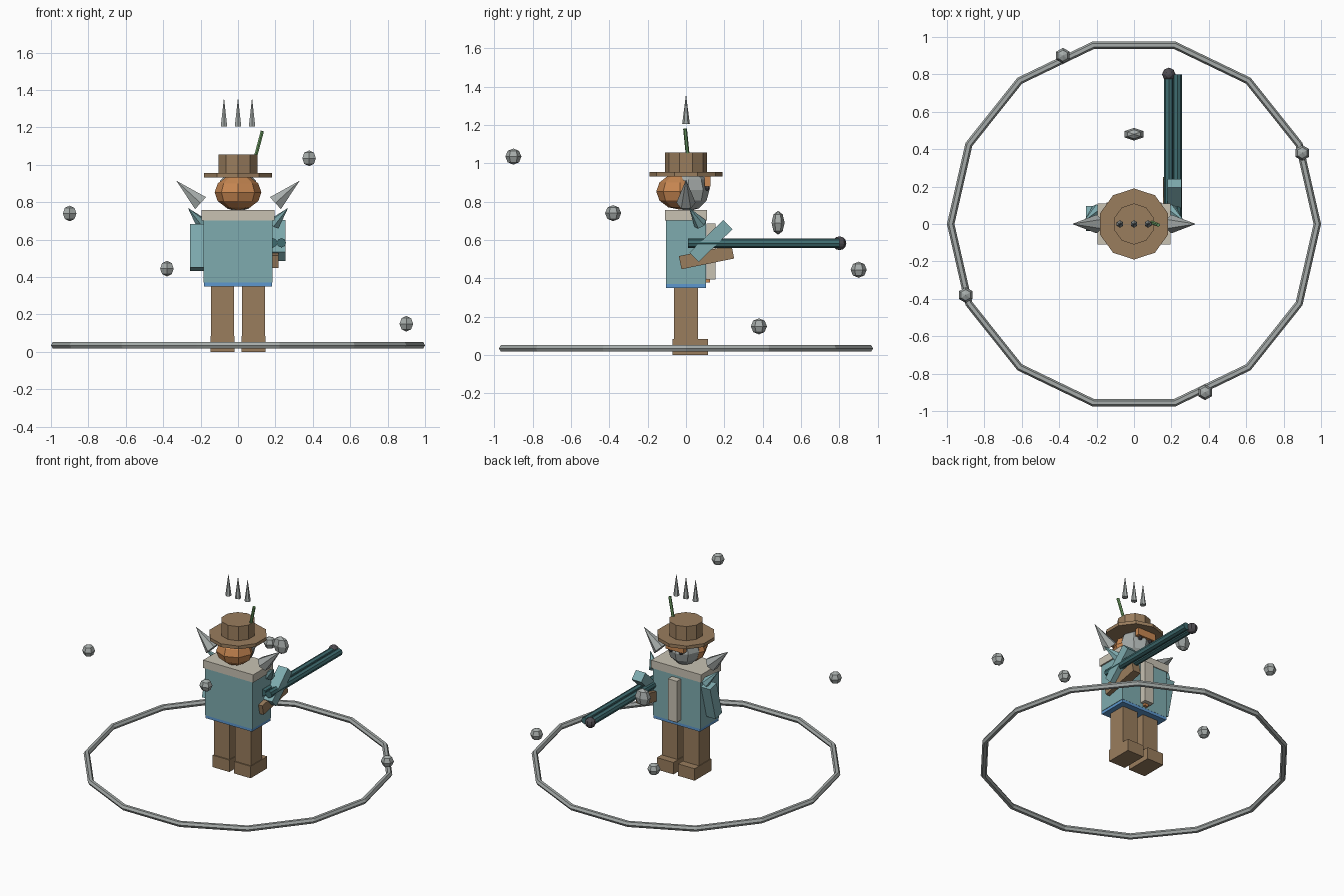
import bpy, bmesh, math
from mathutils import Vector, Matrix

if "Cube" in bpy.data.objects:
    bpy.data.objects.remove(bpy.data.objects["Cube"], do_unlink=True)


def material(name, r, g, b):
    m = bpy.data.materials.new(name)
    m.use_nodes = True
    m.diffuse_color = (r, g, b, 1)
    m.node_tree.nodes["Principled BSDF"].inputs["Base Color"].default_value = (r, g, b, 1)
    return m


teal = material("teal cloth", .21, .41, .43)
brown = material("brown", .32, .205, .11)
orange = material("orange hair", .58, .245, .085)
beige = material("beige", .58, .54, .45)
grey = material("pale grey", .38, .41, .40)
gunmetal = material("dark teal metal", .05, .15, .16)
blue = material("blue trim", .11, .31, .62)
green = material("green stem", .16, .36, .13)
dark = material("dark grey", .08, .075, .085)


def finish(name, bm, mat):
    me = bpy.data.meshes.new(name)
    bm.to_mesh(me)
    bm.free()
    me.materials.append(mat)
    ob = bpy.data.objects.new(name, me)
    bpy.context.collection.objects.link(ob)
    return ob


def box(name, mat, centre, size, tilt=0):
    """Box tilted in degrees about the x axis."""
    bm = bmesh.new()
    m = (Matrix.Translation(centre) @ Matrix.Rotation(math.radians(tilt), 4, 'X')
         @ Matrix.Diagonal((*size, 1)))
    bmesh.ops.create_cube(bm, size=1, matrix=m)
    return finish(name, bm, mat)


def rod(name, mat, start, end, r1, r2, sides):
    """Cylinder or cone between two points."""
    a, b = Vector(start), Vector(end)
    d = b - a
    m = Matrix.Translation((a + b) / 2) @ Vector((0, 0, 1)).rotation_difference(d).to_matrix().to_4x4()
    bm = bmesh.new()
    bmesh.ops.create_cone(bm, cap_ends=True, segments=sides, radius1=r1, radius2=r2,
                          depth=d.length, matrix=m)
    if r2 == 0:
        bmesh.ops.remove_doubles(bm, verts=bm.verts, dist=1e-5)
    return finish(name, bm, mat)


def ball(name, mat, centre, radii, segments=8, rings=6):
    bm = bmesh.new()
    m = Matrix.Translation(centre) @ Matrix.Diagonal((*radii, 1))
    bmesh.ops.create_uvsphere(bm, u_segments=segments, v_segments=rings, radius=1, matrix=m)
    return finish(name, bm, mat)


# Ground ring
bpy.ops.mesh.primitive_torus_add(location=(0, 0, .035), major_segments=14, minor_segments=6,
                                 major_radius=.98, minor_radius=.02)
ring = bpy.context.object
ring.name = "ground_ring"
ring.data.materials.append(grey)
for p in ring.data.polygons:
    p.use_smooth = False

# Orbiting pebbles: each a quarter turn on and a step higher
x, y = .9, .38
for i in range(4):
    ball(f"orb_{i + 1}", grey, (x, y, .15 + .295 * (0, 1, 2, 3)[i]), (.042,) * 3, 6, 4)
    x, y = -y, x
ball("floating_gem", grey, (0, .48, .69), (.058, .034, .062), 6, 4)

# Mirrored legs, feet, shoulder spikes and eyes
for side, s in (("left", 1), ("right", -1)):
    box(f"{side}_leg", brown, (s * .083, 0, .2), (.122, .125, .32))
    box(f"{side}_foot", brown, (s * .083, .022, .042), (.13, .185, .084))
    rod(f"{side}_shoulder_spike", grey, (s * .2, 0, .795), (s * .33, 0, .915), .05, 0, 6)
    rod(f"{side}_small_spike", teal, (s * .195, .075, .685), (s * .268, .015, .77), .035, 0, 6)
    ball(f"{side}_eye", dark, (s * .04, .11, .872), (.015,) * 3, 6, 4)

# Torso, collar, hem and front strip
box("torso", teal, (0, 0, .55), (.37, .21, .36))
box("hem", blue, (0, 0, .363), (.364, .208, .026))
box("collar", beige, (0, 0, .73), (.39, .22, .055))
box("front_strip", beige, (0, .13, .54), (.07, .045, .29))
box("strip_tip", orange, (0, .115, .388), (.03, .02, .02))

# Head, hair and fringe
ball("head", grey, (0, .012, .86), (.11, .11, .11))
ball("hair", orange, (0, -.03, .853), (.125, .125, .095))
box("fringe", orange, (0, .112, .905), (.14, .032, .05))

# Hat with stem, and the spikes hovering above it
rod("hat_brim", brown, (0, 0, .932), (0, 0, .955), .19, .19, 10)
rod("hat_crown", brown, (0, 0, .955), (0, 0, 1.055), .11, .11, 10)
rod("hat_stem", green, (.09, .01, 1.03), (.13, -.005, 1.18), .01, .01, 6)
for i in (-1, 0, 1):
    rod(f"hovering_spike_{i + 2}", grey, (i * .075, 0, 1.205), (i * .075, 0, 1.36), .02, 0, 6)

# Arms
box("right_arm", teal, (-.22, .03, .558), (.072, .075, .24), -15)
box("left_arm", teal, (.217, .13, .595), (.075, .245, .068), 44)

# Twin-barrelled launcher
box("launcher_stock", brown, (.186, .107, .51), (.06, .28, .07), 11.5)
for i, x in enumerate((.186, .232)):
    rod(f"launcher_barrel_{i + 1}", gunmetal, (x, .01, .583), (x, .8, .583), .025, .025, 8)
ball("launcher_muzzle", dark, (.186, .8, .583), (.036,) * 3)
